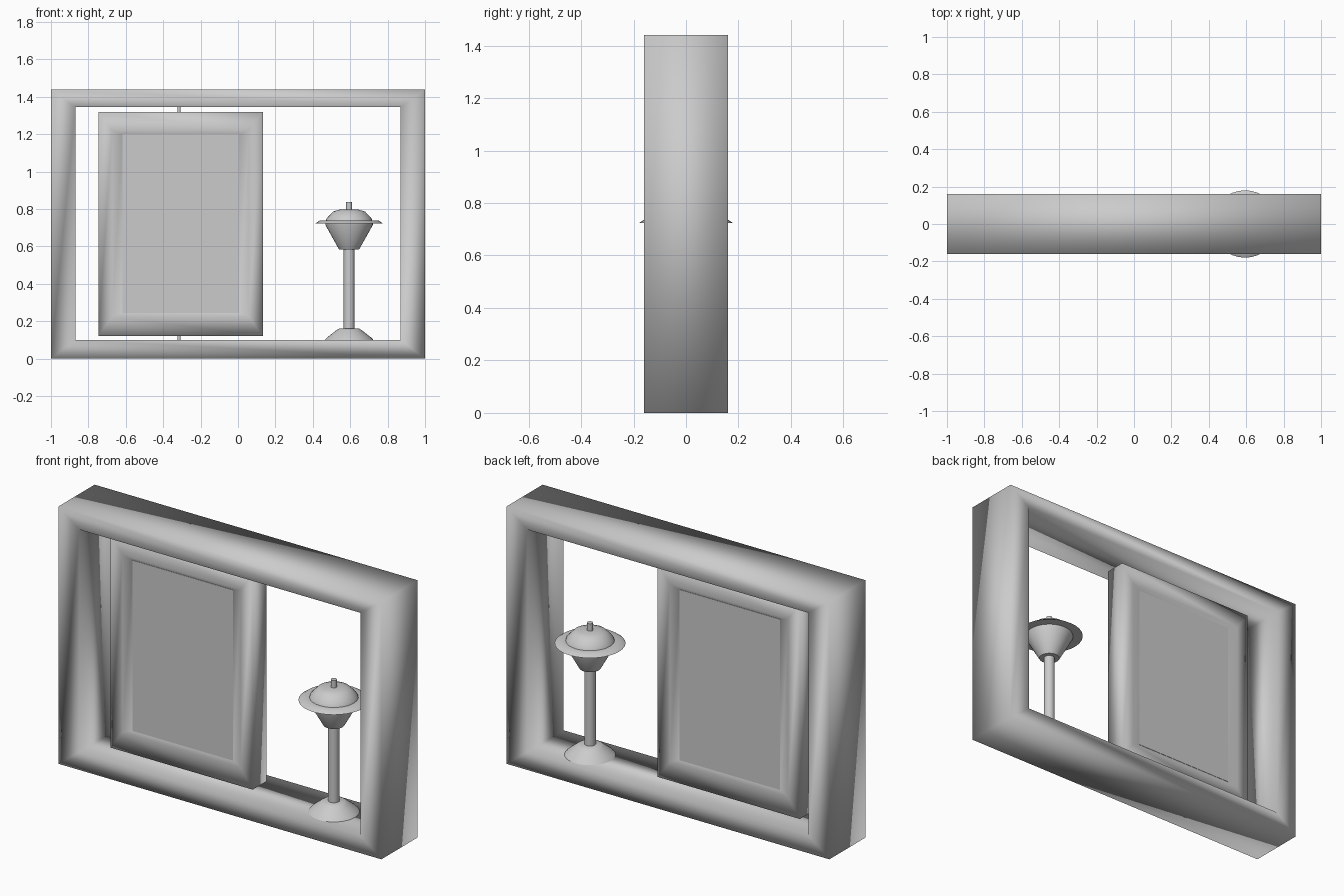
import bpy, bmesh, math

if "Cube" in bpy.data.objects:
    bpy.data.objects.remove(bpy.data.objects["Cube"])


def finish(name, bm, smooth=True):
    bmesh.ops.recalc_face_normals(bm, faces=bm.faces)
    me = bpy.data.meshes.new(name)
    bm.to_mesh(me)
    bm.free()
    for p in me.polygons:
        p.use_smooth = smooth
    ob = bpy.data.objects.new(name, me)
    bpy.context.collection.objects.link(ob)
    return ob


def rect_loft(name, rings, closed=False):
    """Skin rectangular rings (x0, x1, z0, z1, y)."""
    bm = bmesh.new()
    loops = [[bm.verts.new((x, y, z)) for x, z in ((a, c), (b, c), (b, d), (a, d))]
             for a, b, c, d, y in rings]
    pairs = list(zip(loops, loops[1:]))
    if closed:
        pairs.append((loops[-1], loops[0]))
    for p, q in pairs:
        for i in range(4):
            j = (i + 1) % 4
            bm.faces.new((p[i], p[j], q[j], q[i]))
    return finish(name, bm)


def box(name, x0, x1, y0, y1, z0, z1):
    bm = bmesh.new()
    bmesh.ops.create_cube(bm, size=1)
    for v in bm.verts:
        v.co.x = x0 if v.co.x < 0 else x1
        v.co.y = y0 if v.co.y < 0 else y1
        v.co.z = z0 if v.co.z < 0 else z1
    return finish(name, bm, False)


def lathe(name, profile, x, n=32):
    """Revolve (radius, z) points around a vertical axis at x, capping both ends."""
    bm = bmesh.new()
    loops = [[bm.verts.new((x + r * math.cos(2 * math.pi * i / n),
                            r * math.sin(2 * math.pi * i / n), z)) for i in range(n)]
             for r, z in profile]
    for p, q in zip(loops, loops[1:]):
        for i in range(n):
            j = (i + 1) % n
            bm.faces.new((p[i], p[j], q[j], q[i]))
    bm.faces.new(loops[0])
    bm.faces.new(loops[-1])
    ob = finish(name, bm)
    bpy.context.view_layer.objects.active = ob
    ob.select_set(True)
    bpy.ops.object.shade_smooth_by_angle(angle=math.radians(35))
    ob.select_set(False)
    return ob


# Outer frame with open middle
outer = (-1, 1, 0, 1.44)
inner = (-0.87, 0.87, 0.10, 1.345)
rect_loft("outer_frame", [outer + (-0.16,), outer + (0.16,),
                          inner + (0.16,), inner + (-0.16,)], closed=True)

# Swivelling inner frame, with a shallow chamfer down to the panel on each side
edge = (-0.747, 0.133, 0.12, 1.32)
lip = (-0.673, 0.057, 0.225, 1.22)
seat = (-0.617, 0.005, 0.245, 1.20)
rect_loft("inner_frame", [seat + (-0.05,), lip + (-0.06,), edge + (-0.06,),
                          edge + (0.06,), lip + (0.06,), seat + (0.05,)])
box("panel", seat[0], seat[1], -0.052, 0.052, seat[2], seat[3])

# Pivot pins above and below the inner frame
for name, z0, z1 in (("lower_pin", 0.095, 0.125), ("upper_pin", 1.315, 1.35)):
    lathe(name, [(0.008, z0), (0.008, z1)], -0.315, 12)

# Lamp standing on the lower rail
LX = 0.594
lathe("lamp_base", [(0.13, 0.10), (0.118, 0.113), (0.068, 0.152), (0.055, 0.16)], LX)
lathe("lamp_post", [(0.029, 0.155), (0.029, 0.59)], LX)
lathe("lamp_bowl", [(0.054, 0.585), (0.06, 0.595), (0.127, 0.715), (0.127, 0.73)], LX)
lathe("lamp_rim", [(0.12, 0.723), (0.18, 0.723), (0.158, 0.738), (0.12, 0.738)], LX)
lathe("lamp_lid", [(0.125, 0.735), (0.12, 0.75), (0.085, 0.787), (0.05, 0.797)], LX)
lathe("lamp_knob", [(0.016, 0.79), (0.016, 0.838)], LX, 16)
